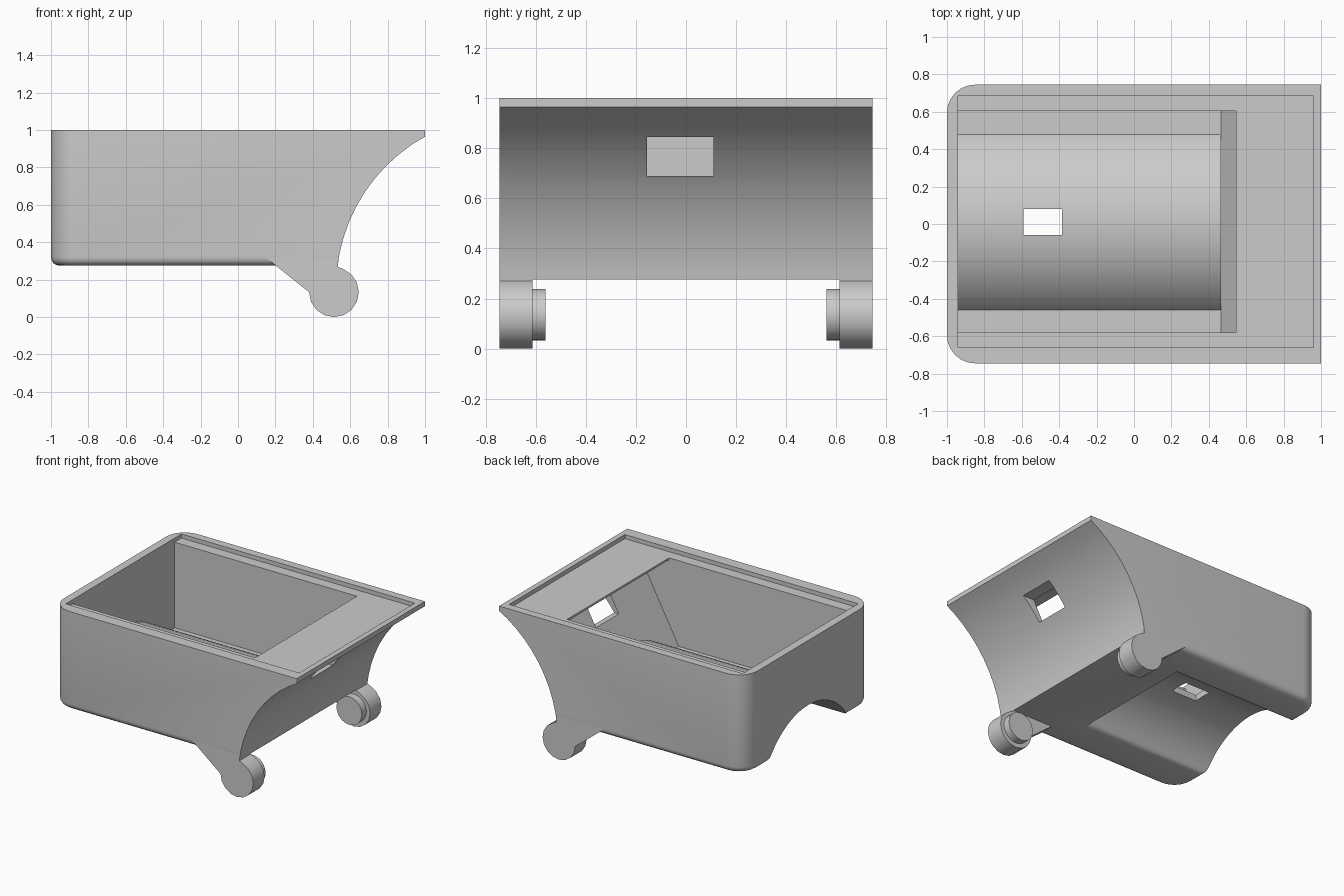
import bpy, bmesh, math
from mathutils import Matrix, Vector

cube = bpy.data.objects.get("Cube")
if cube:
    bpy.data.objects.remove(cube, do_unlink=True)

grey = bpy.data.materials.new("light_grey")
grey.use_nodes = True
grey.diffuse_color = (0.6, 0.6, 0.6, 1)
grey.node_tree.nodes["Principled BSDF"].inputs["Base Color"].default_value = grey.diffuse_color


def make(name, bm):
    bmesh.ops.recalc_face_normals(bm, faces=bm.faces)
    mesh = bpy.data.meshes.new(name)
    bm.to_mesh(mesh)
    bm.free()
    mesh.materials.append(grey)
    obj = bpy.data.objects.new(name, mesh)
    bpy.context.collection.objects.link(obj)
    return obj


def box_bm(lo, hi):
    bm = bmesh.new()
    bmesh.ops.create_cube(bm, size=1)
    for v in bm.verts:
        v.co = Vector([l + (c + 0.5) * (h - l) for c, l, h in zip(v.co, lo, hi)])
    return bm


def box(name, lo, hi):
    return make(name, box_bm(lo, hi))


def prism(name, axis, outline, start, end):
    """Extrude an upright outline of (across, height) points along x or y."""
    def point(u, z):
        return (start, u, z) if axis == "X" else (u, start, z)
    bm = bmesh.new()
    face = bm.faces.new([bm.verts.new(point(u, z)) for u, z in outline])
    ext = bmesh.ops.extrude_face_region(bm, geom=[face], use_keep_orig=True)
    new = [g for g in ext["geom"] if isinstance(g, bmesh.types.BMVert)]
    length = end - start
    bmesh.ops.translate(bm, verts=new, vec=(length, 0, 0) if axis == "X" else (0, length, 0))
    return make(name, bm)


def cylinder(name, axis, centre, radius, length, sides):
    bm = bmesh.new()
    turn = Matrix.Rotation(math.pi / 2, 4, "Y" if axis == "X" else "X")
    bmesh.ops.create_cone(bm, cap_ends=True, segments=sides, radius1=radius, radius2=radius,
                          depth=length, matrix=Matrix.Translation(centre) @ turn)
    return make(name, bm)


def subtract(obj, *cutters):
    """Cut each cutter from obj, then discard the cutters."""
    for cutter in cutters:
        cutter.hide_render = True
        mod = obj.modifiers.new("cut", "BOOLEAN")
        mod.operation = "DIFFERENCE"
        mod.solver = "EXACT"
        mod.object = cutter
        deps = bpy.context.evaluated_depsgraph_get()
        mesh = bpy.data.meshes.new_from_object(obj.evaluated_get(deps))
        obj.modifiers.clear()
        obj.data = mesh
        bpy.data.objects.remove(cutter, do_unlink=True)


# Body block with rounded corners at one end and a rounded lower rim
HALF, BASE = 0.745, 0.275
bm = box_bm((-1, -HALF, BASE), (1, HALF, 1))
corners = [e for e in bm.edges if all(v.co.x < -0.9 for v in e.verts)
           and abs(e.verts[0].co.z - e.verts[1].co.z) > 0.5]
bmesh.ops.bevel(bm, geom=corners, offset=0.15, segments=6, profile=0.5, affect="EDGES")
rim = [e for e in bm.edges if all(v.co.z < BASE + 0.01 for v in e.verts)
       and not all(v.co.x > 0.99 for v in e.verts)]
bmesh.ops.bevel(bm, geom=rim, offset=0.045, segments=4, profile=0.5, affect="EDGES")
body = make("box_body", bm)

# Inner cavity running under the thin deck, leaving an arched floor
MID, ARCH_Z = 0.01, -0.025
cavity = prism("cavity_cutter", "Y", [(-0.94, 0.34), (0.465, 0.34), (0.8, 0.955), (0.545, 0.955),
                                      (0.545, 1.1), (-0.94, 1.1)], -0.58, 0.605)
subtract(cavity, cylinder("floor_arch", "X", (-0.4675, MID, ARCH_Z), 0.595, 1.865, 72))

# Channel profile: an arch flaring out to the flat underside
ARCH_R, FLARE = 0.55, 0.05
flare_z = BASE + FLARE
flare_y = math.sqrt((ARCH_R + FLARE) ** 2 - (flare_z - ARCH_Z) ** 2)
tilt = math.atan2(flare_z - ARCH_Z, flare_y)
half = []
for i in range(5):
    a = -math.pi / 2 - i / 4 * (math.pi / 2 - tilt)
    half.append((flare_y + FLARE * math.cos(a), flare_z + FLARE * math.sin(a)))
for i in range(1, 17):
    a = tilt + i / 16 * (math.pi / 2 - tilt)
    half.append((ARCH_R * math.cos(a), ARCH_Z + ARCH_R * math.sin(a)))
half = [(flare_y, 0.1)] + half
channel = [(MID + y, z) for y, z in half] + [(MID - y, z) for y, z in half[-2::-1]]

subtract(body,
         cylinder("end_curve", "Y", (1.445, 0, 0.16), 0.92, 2, 64),
         box("lid_recess", (-0.94, -0.66, 0.97), (0.96, 0.685, 1.1)),
         cavity,
         prism("underside_channel", "X", channel, -1.2, 0.03),
         box("end_window", (0.5, -0.155, 0.69), (1.1, 0.11, 0.845)),
         box("floor_window", (-0.59, -0.06, 0.2), (-0.385, 0.08, 0.7)))

# Hinge arms with inward pins
PX, PZ, R = 0.513, 0.133, 0.133
arc = [math.radians(180 + 22.5 * i) for i in range(12)]
outline = [(0.14, 0.325)] + [(PX + R * math.cos(a), PZ + R * math.sin(a)) for a in arc]
outline += [(0.532, 0.27), (0.54, 0.325)]
parts = [body]
for side, s in (("left", 1), ("right", -1)):
    parts.append(prism(side + "_hinge_arm", "Y", outline, s * 0.613, s * HALF))
    parts.append(cylinder(side + "_hinge_pin", "Y", (PX, s * 0.595, PZ + 0.003), 0.103, 0.07, 32))

# Smooth the curved faces and keep the edges sharp
bpy.context.view_layer.update()
bpy.ops.object.select_all(action="DESELECT")
for part in parts:
    part.select_set(True)
bpy.context.view_layer.objects.active = body
bpy.ops.object.shade_smooth_by_angle(angle=math.radians(30))
